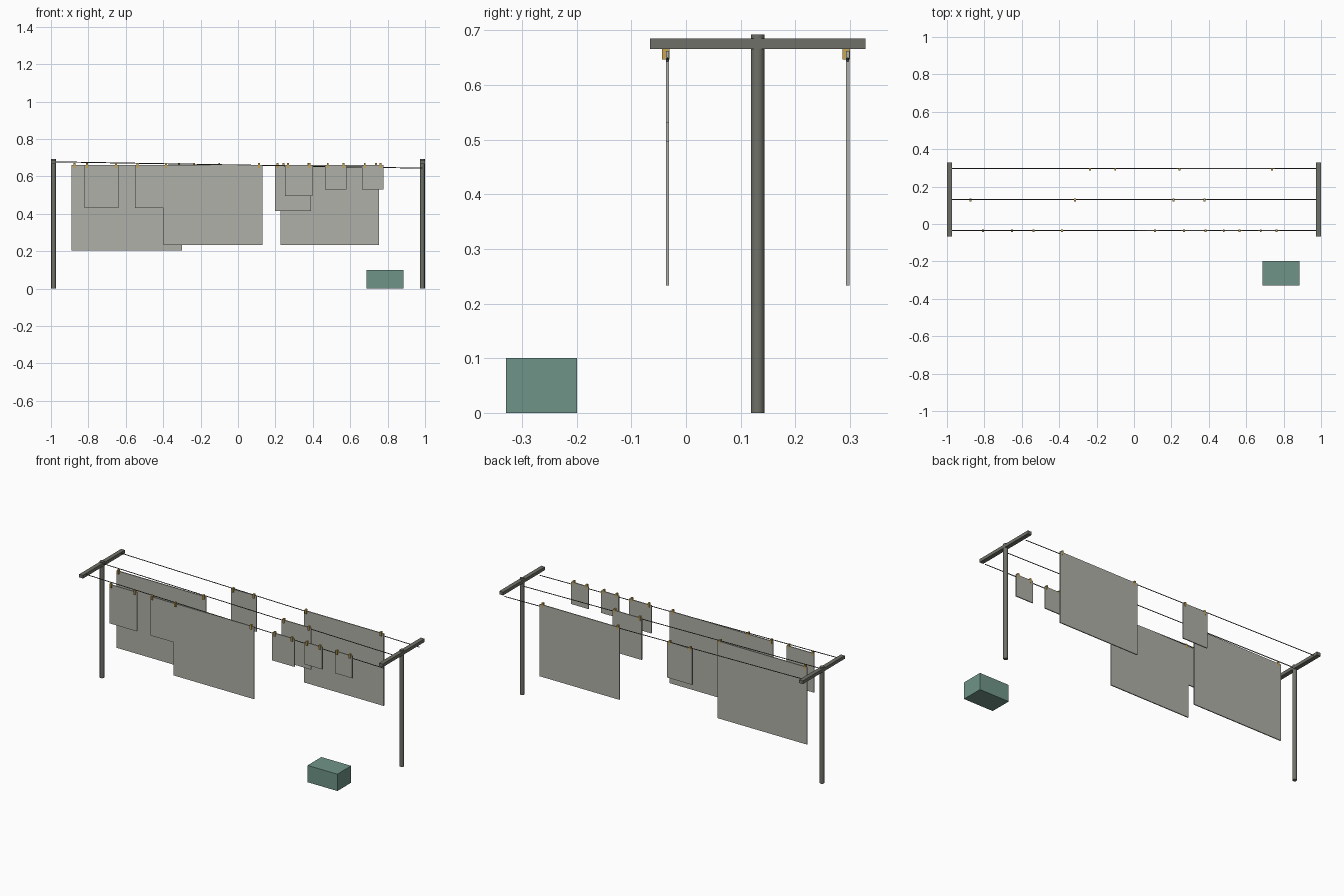
import bpy, math
from mathutils import Vector

if "Cube" in bpy.data.objects:
    bpy.data.objects.remove(bpy.data.objects["Cube"])


def material(name, rgb):
    # sRGB 0-255 to linear
    m = bpy.data.materials.new(name)
    lin = [((c / 255 + 0.055) / 1.055) ** 2.4 for c in rgb]
    m.diffuse_color = (*lin, 1)
    m.use_nodes = True
    m.node_tree.nodes["Principled BSDF"].inputs["Base Color"].default_value = m.diffuse_color
    return m


METAL = material("post grey", (112, 112, 105))
WIRE = material("line dark grey", (75, 75, 72))
CLOTH = material("cloth grey", (176, 176, 169))
PEG = material("peg gold", (200, 165, 80))
GREEN = material("basket green", (112, 148, 137))


def box(name, x, y, z, mat):
    bpy.ops.mesh.primitive_cube_add(size=1, location=[sum(a) / 2 for a in (x, y, z)])
    o = bpy.context.object
    o.name = name
    o.scale = [a[1] - a[0] for a in (x, y, z)]
    bpy.ops.object.transform_apply(location=False, rotation=False, scale=True)
    o.data.materials.append(mat)
    return o


def rod(name, a, b, radius, sides, mat):
    a, b = Vector(a), Vector(b)
    d = b - a
    bpy.ops.mesh.primitive_cylinder_add(vertices=sides, radius=radius, depth=d.length,
                                        location=(a + b) / 2,
                                        rotation=d.to_track_quat('Z', 'Y').to_euler())
    o = bpy.context.object
    o.name = name
    o.data.materials.append(mat)
    bpy.ops.object.shade_smooth_by_angle(angle=math.radians(40))
    return o


MID = 0.131
LINES = {"front": -0.034, "middle": MID, "back": 0.296}

# T-shaped end posts
for side, x in (("left", -0.986), ("right", 0.986)):
    rod(side + "_post", (x, MID, 0), (x, MID, 0.692), 0.0125, 12, METAL)
    box(side + "_crossbar", (x - 0.0125, x + 0.0125), (-0.066, 0.328), (0.666, 0.685), METAL)

# slightly sloping washing lines
for name, y in LINES.items():
    rod(name + "_line", (-0.986, y, 0.678), (0.986, y, 0.644), 0.0025, 6, WIRE)

# hanging cloths: line, left, right, bottom
CLOTHS = [
    ("front", -0.82, -0.64, 0.43),
    ("front", -0.55, -0.398, 0.43),
    ("front", -0.398, 0.13, 0.233),
    ("front", 0.25, 0.397, 0.496),
    ("front", 0.465, 0.58, 0.53),
    ("front", 0.663, 0.777, 0.53),
    ("middle", -0.89, -0.30, 0.203),
    ("middle", 0.198, 0.39, 0.415),
    ("back", -0.25, -0.085, 0.45),
    ("back", 0.228, 0.753, 0.233),
]
for i, (line, x0, x1, z) in enumerate(CLOTHS):
    y = LINES[line]
    box(f"{line}_cloth_{i}", (x0, x1), (y - 0.003, y + 0.003), (z, 0.662), CLOTH)

# pegs holding the cloth corners
PEGS = {
    "front": (-0.808, -0.652, -0.538, -0.385, 0.113, 0.268, 0.382, 0.48, 0.565, 0.678, 0.762),
    "middle": (-0.875, -0.315, 0.212, 0.377),
    "back": (-0.235, -0.10, 0.243, 0.737),
}
for line, xs in PEGS.items():
    y = LINES[line]
    for i, x in enumerate(xs):
        box(f"{line}_peg_{i}", (x - 0.005, x + 0.005), (y - 0.010, y + 0.004),
            (0.646, 0.672), PEG)

# laundry basket
box("laundry_basket", (0.688, 0.884), (-0.329, -0.199), (0, 0.1), GREEN)
